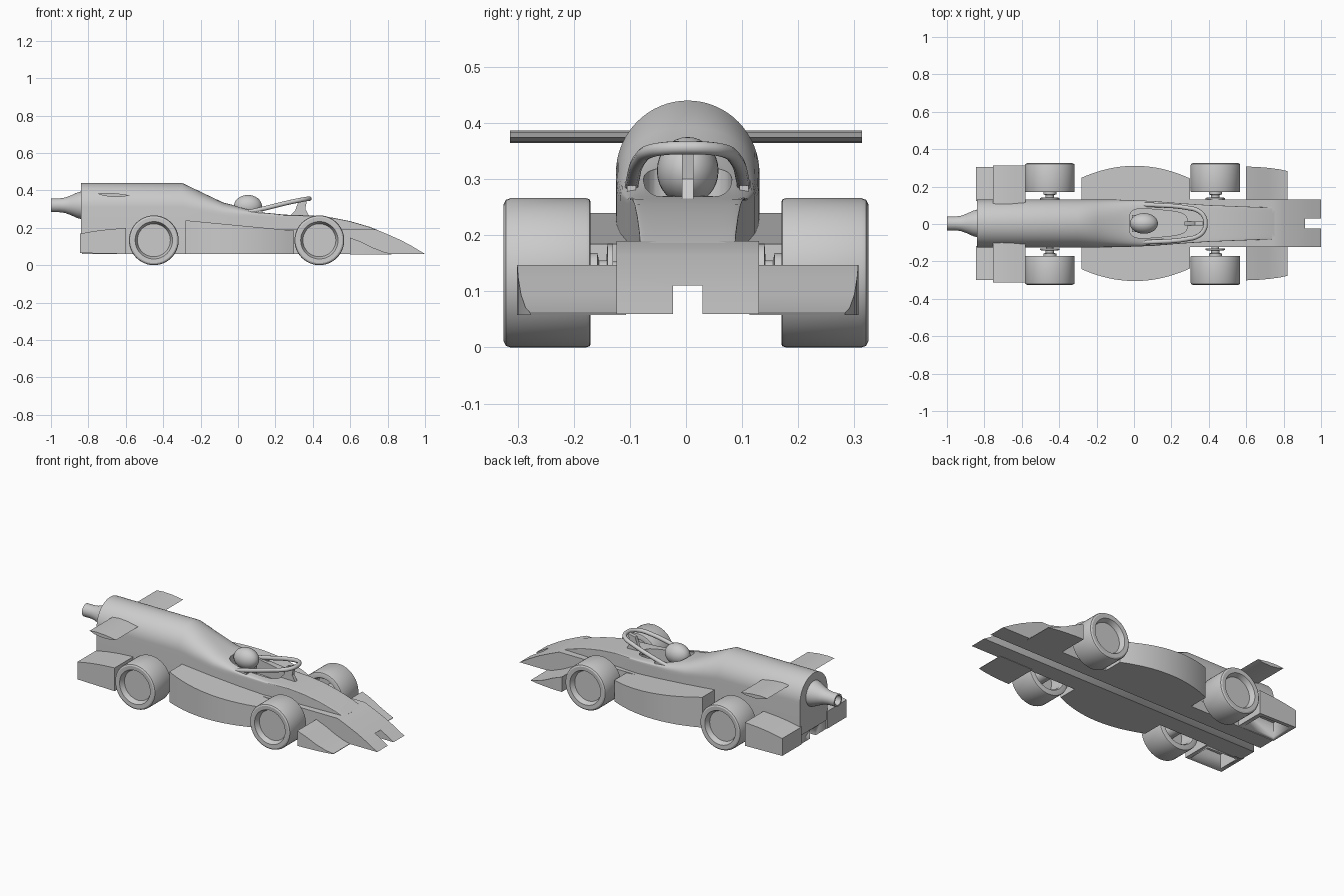
import bpy, bmesh
from math import sin, cos, pi, copysign
from mathutils import Vector

cube = bpy.data.objects.get("Cube")
if cube:
    bpy.data.objects.remove(cube)

grey = bpy.data.materials.new("plain_grey")
grey.use_nodes = True
GREY = (0.6, 0.6, 0.6, 1)
grey.diffuse_color = GREY
grey.node_tree.nodes["Principled BSDF"].inputs["Base Color"].default_value = GREY


def finish(ob, angle=0.5):
    """Colour the object and smooth its soft edges."""
    ob.data.materials.append(grey)
    bpy.ops.object.select_all(action='DESELECT')
    bpy.context.view_layer.objects.active = ob
    ob.select_set(True)
    bpy.ops.object.shade_smooth_by_angle(angle=angle)
    return ob


def loft(name, rings, closed=False):
    """Skin a list of equal-length rings; cap the ends unless closed."""
    bm = bmesh.new()
    loops = [[bm.verts.new(p) for p in ring] for ring in rings]
    n = len(loops[0])
    pairs = list(zip(loops, loops[1:] + loops[:1])) if closed else list(zip(loops, loops[1:]))
    for a, b in pairs:
        for i in range(n):
            j = (i + 1) % n
            bm.faces.new((a[i], a[j], b[j], b[i]))
    if not closed:
        bm.faces.new(loops[0])
        bm.faces.new(loops[-1])
    bmesh.ops.recalc_face_normals(bm, faces=bm.faces)
    mesh = bpy.data.meshes.new(name)
    bm.to_mesh(mesh)
    bm.free()
    ob = bpy.data.objects.new(name, mesh)
    bpy.context.collection.objects.link(ob)
    return finish(ob)


def side_prism(name, outline, y0, y1):
    """Extrude an x-z outline across y."""
    return loft(name, [[(x, y, z) for x, z in outline] for y in (y0, y1)])


def box(name, x0, x1, y0, y1, z0, z1):
    return side_prism(name, [(x0, z0), (x1, z0), (x1, z1), (x0, z1)], y0, y1)


def lathe(name, profile, centre, axis, segs=48, closed=False):
    """Spin (radius, distance) pairs about the x or y axis."""
    c = Vector(centre)
    rings = []
    for r, d in profile:
        ring = []
        for k in range(segs):
            u, v = r * cos(2 * pi * k / segs), r * sin(2 * pi * k / segs)
            ring.append(c + Vector((d, u, v) if axis == 'x' else (u, d, v)))
        rings.append(ring)
    return loft(name, rings, closed)


def cut(ob, cutter):
    mod = ob.modifiers.new("cut", 'BOOLEAN')
    mod.operation = 'DIFFERENCE'
    mod.solver = 'EXACT'
    mod.object = cutter
    bpy.ops.object.select_all(action='DESELECT')
    bpy.context.view_layer.objects.active = ob
    bpy.ops.object.modifier_apply(modifier=mod.name)
    bpy.data.objects.remove(cutter)


MID = 0.003   # body centre line

# Lower tub with curved nose, shoulders and a groove along the floor
nose = [(0.74, 0.19), (0.8, 0.165), (0.87, 0.134), (0.93, 0.102), (1.0, 0.06)]
tub = side_prism("lower_tub", [(-0.835, 0.06), (-0.835, 0.19)] + nose, MID - 0.127, MID + 0.127)
cut(tub, box("groove", -1.2, 1.2, MID - 0.026, MID + 0.026, 0, 0.11))

# Upper body: x, half width, spring height, top height, squareness
stations = [
    (-0.84, 0.128, 0.31, 0.44, 2), (-0.3, 0.128, 0.31, 0.44, 2),
    (-0.2, 0.128, 0.29, 0.392, 2.2), (-0.08, 0.127, 0.265, 0.335, 2.8),
    (0.0, 0.124, 0.255, 0.315, 3.5), (0.1, 0.12, 0.26, 0.285, 5),
    (0.25, 0.108, 0.255, 0.27, 7), (0.4, 0.098, 0.26, 0.265, 8),
    (0.5, 0.094, 0.25, 0.255, 8), (0.6, 0.09, 0.23, 0.235, 8),
    (0.7, 0.086, 0.2, 0.206, 8), (0.75, 0.085, 0.18, 0.186, 8)]


def section(x, half, spring, top, power):
    ring = [(x, MID + half, 0.115)]
    for i in range(33):
        c, s = cos(pi * i / 32), max(sin(pi * i / 32), 0)
        ring.append((x, MID + half * copysign(abs(c) ** (2 / power), c),
                     spring + (top - spring) * s ** (2 / power)))
    return ring + [(x, MID - half, 0.115)]


body = loft("upper_body", [section(*s) for s in stations])
opening = []
for k in range(40):
    c, s = cos(2 * pi * k / 40), sin(2 * pi * k / 40)
    x = 0.13 + 0.155 * copysign(abs(c) ** 0.5, c)
    opening.append((x, MID + (0.087 - 0.09 * (x + 0.025)) * copysign(abs(s) ** 0.5, s)))
cut(body, loft("cockpit_cutter", [[(x, y, z) for x, y in opening] for z in (0.2, 0.5)]))
finish(body)

# Exhaust with a hollow mouth
lathe("exhaust", [(0.075, 0.02), (0.075, 0), (0.068, -0.025), (0.052, -0.06), (0.041, -0.09),
                  (0.037, -0.12), (0.037, -0.165), (0.028, -0.165), (0.026, -0.13)],
      (-0.835, MID, 0.32), 'x')

# Driver
bpy.ops.mesh.primitive_uv_sphere_add(segments=32, ring_count=16, location=(0.053, MID, 0.315))
helmet = bpy.context.object
helmet.name = "helmet"
helmet.scale = (0.075, 0.055, 0.06)
finish(helmet, 3)
box("driver_torso", -0.01, 0.09, MID - 0.045, MID + 0.045, 0.19, 0.27)

# Cockpit guard hoop and its central pillar
curve = bpy.data.curves.new("guard_hoop", 'CURVE')
curve.dimensions = '3D'
curve.bevel_depth = 0.012
curve.bevel_resolution = 4
curve.use_fill_caps = True
half_path = [(0.05, 0.1, 0.282), (0.12, 0.098, 0.298), (0.28, 0.084, 0.337),
             (0.345, 0.066, 0.35), (0.375, 0.035, 0.355)]
path = half_path + [(0.382, 0, 0.356)] + [(x, -y, z) for x, y, z in reversed(half_path)]
spline = curve.splines.new('BEZIER')
spline.bezier_points.add(len(path) - 1)
for bp, (x, y, z) in zip(spline.bezier_points, path):
    bp.co = (x, y + MID, z)
    bp.handle_left_type = bp.handle_right_type = 'AUTO'
curve.materials.append(grey)
hoop = bpy.data.objects.new("guard_hoop", curve)
bpy.context.collection.objects.link(hoop)
side_prism("guard_pillar", [(0.27, 0.255), (0.305, 0.29), (0.325, 0.345), (0.37, 0.355),
                            (0.36, 0.3), (0.385, 0.255)], MID - 0.01, MID + 0.01)
for s in (-1, 1):
    box("guard_mount", 0.045, 0.13, MID + s * 0.092, MID + s * 0.108, 0.25, 0.289)

# Parts repeated on both sides
for s, side in ((-1, "right"), (1, "left")):
    # Side pod with a bowed outer wall and sloping roof
    plan = [(-0.28, 0.1)] + [(x, 0.308 - 0.78 * (x - 0.005) ** 2)
                             for x in [-0.28 + 0.58 * i / 20 for i in range(21)]] + [(0.3, 0.1)]
    loft("side_pod_" + side, [[(x, s * y + MID, 0.06) for x, y in plan],
                              [(x, s * y + MID, 0.213 - 0.095 * x) for x, y in plan]])

    # Front wing: a wedge drawn in towards its tip
    slope = [(0.6, 0.147, 0.304), (0.66, 0.124, 0.302), (0.72, 0.094, 0.297),
             (0.78, 0.071, 0.289), (0.82, 0.061, 0.28)]
    loft("front_wing_" + side, [[(x, s * 0.11 + MID, 0.058), (x, s * 0.11 + MID, z),
                                 (x, s * w + MID, z), (x, s * w + MID, 0.058)]
                                for x, z, w in slope])

    # Rear fender, hollow underneath
    fender = side_prism("rear_fender_" + side,
                        [(-0.845, 0.065), (-0.845, 0.168), (-0.77, 0.182), (-0.69, 0.192),
                         (-0.6, 0.198), (-0.6, 0.06)], s * 0.12 + MID, s * 0.302 + MID)
    cut(fender, box("fender_cutter", -0.82, -0.625, s * 0.15 + MID, s * 0.28 + MID, 0, 0.15))

    # Rear winglet with a thin lens section
    side_prism("rear_wing_" + side,
               [(-0.753, 0.383), (-0.71, 0.387), (-0.65, 0.384), (-0.58, 0.374),
                (-0.61, 0.366), (-0.67, 0.364), (-0.72, 0.371)], s * 0.1, s * 0.314)

    # Wheels, recessed outside and hollow inside, on stub axles
    for x, end in ((-0.45, "rear"), (0.435, "front")):
        tyre = [(0.0, 0.295), (0.088, 0.295), (0.09, 0.302), (0.1, 0.324), (0.122, 0.325),
                (0.13, 0.321), (0.133, 0.313), (0.133, 0.178), (0.131, 0.172), (0.127, 0.17),
                (0.102, 0.17), (0.095, 0.18), (0.092, 0.26), (0.0, 0.26)]
        tyre = [(max(r, 0.001), s * d) for r, d in tyre]
        lathe(end + "_wheel_" + side, tyre, (x, 0, 0.133), 'y')
        stub = [(0.02, 0.1), (0.02, 0.13), (0.052, 0.13), (0.052, 0.14), (0.022, 0.142),
                (0.022, 0.155), (0.035, 0.158), (0.035, 0.265)]
        lathe(end + "_axle_" + side, [(r, s * d) for r, d in stub], (x, 0, 0.133), 'y', 24)
